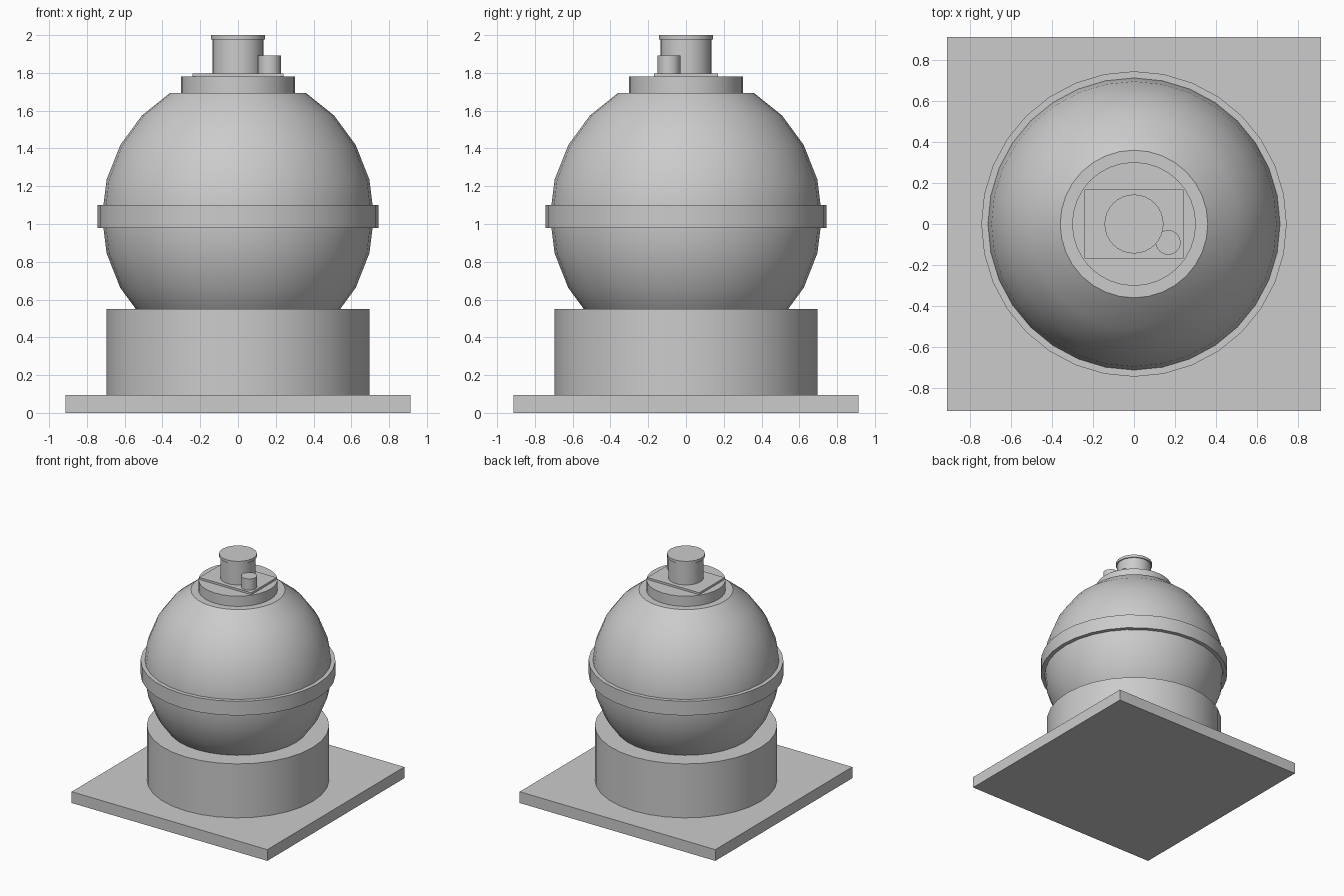
import bpy
import bmesh
import math

cube = bpy.data.objects.get("Cube")
if cube:
    bpy.data.objects.remove(cube, do_unlink=True)

grey = bpy.data.materials.new("plain grey")
grey.use_nodes = True
tone = (0.6, 0.6, 0.6, 1)
grey.diffuse_color = tone
grey.node_tree.nodes["Principled BSDF"].inputs["Base Color"].default_value = tone


def finish(name, bm, smooth=True):
    """Turn a bmesh into a named, coloured and shaded object."""
    bmesh.ops.recalc_face_normals(bm, faces=bm.faces[:])
    mesh = bpy.data.meshes.new(name)
    bm.to_mesh(mesh)
    bm.free()
    mesh.materials.append(grey)
    obj = bpy.data.objects.new(name, mesh)
    bpy.context.collection.objects.link(obj)
    if smooth:
        bpy.ops.object.select_all(action='DESELECT')
        obj.select_set(True)
        bpy.context.view_layer.objects.active = obj
        bpy.ops.object.shade_smooth_by_angle(angle=math.radians(35))
    return obj


def lathe(name, profile, centre=(0, 0), sides=32):
    """Revolve (radius, height) points and cap both ends."""
    bm = bmesh.new()
    rings = []
    for r, z in profile:
        ring = []
        for i in range(sides):
            a = math.tau * i / sides
            ring.append(bm.verts.new((centre[0] + r * math.cos(a),
                                      centre[1] + r * math.sin(a), z)))
        rings.append(ring)
    for low, high in zip(rings, rings[1:]):
        for i in range(sides):
            j = (i + 1) % sides
            bm.faces.new((low[i], low[j], high[j], high[i]))
    bm.faces.new(rings[0])
    bm.faces.new(rings[-1])
    return finish(name, bm)


def cylinder(name, radius, bottom, top, centre=(0, 0)):
    return lathe(name, [(radius, bottom), (radius, top)], centre)


def box(name, width, depth, bottom, top):
    bm = bmesh.new()
    bmesh.ops.create_cube(bm, size=1)
    for v in bm.verts:
        v.co.x *= width
        v.co.y *= depth
        v.co.z = top if v.co.z > 0 else bottom
    return finish(name, bm, smooth=False)


# Square slab and round pedestal
box("base_slab", 1.825, 1.825, 0, 0.095)
cylinder("pedestal", 0.697, 0.095, 0.55)

# Globe body, cut flat at both ends, with its flange belt
angles = [math.radians(d) for d in range(-60, 61, 15)]
lathe("globe_body", [(0.72 * math.cos(a), 1.04 + 0.755 * math.sin(a)) for a in angles])
cylinder("belt_flange", 0.745, 0.98, 1.10)

# Collar, cover plate and fittings on top
cylinder("top_collar", 0.302, 1.69, 1.78)
box("cover_plate", 0.484, 0.337, 1.78, 1.797)
cylinder("neck", 0.135, 1.79, 1.98)
cylinder("neck_cap", 0.144, 1.977, 2.0)
cylinder("side_pipe", 0.06, 1.79, 1.892, (0.167, -0.09))
